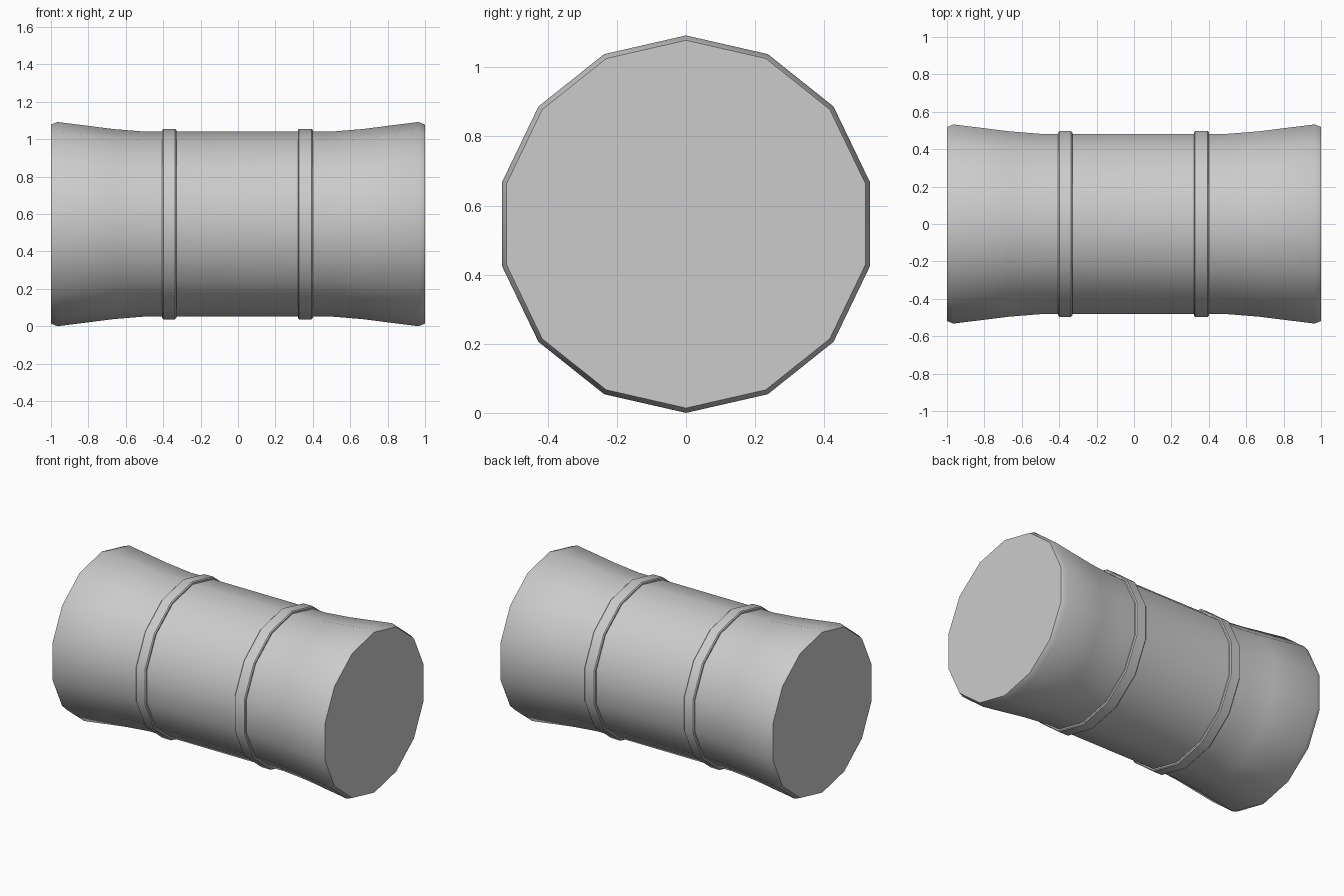
import bpy, bmesh
from math import sin, cos, pi, radians

if "Cube" in bpy.data.objects:
    bpy.data.objects.remove(bpy.data.objects["Cube"])

SIDES = 14
AXIS_Z = 0.546


def lathe(name, profile, caps):
    """Spin (x, radius) points around the barrel's x axis."""
    bm = bmesh.new()
    rings = []
    for x, r in profile:
        rings.append([bm.verts.new((x, r * sin(2 * pi * i / SIDES),
                                    AXIS_Z + r * cos(2 * pi * i / SIDES)))
                      for i in range(SIDES)])
    for a, b in zip(rings, rings[1:]):
        for i in range(SIDES):
            j = (i + 1) % SIDES
            bm.faces.new((a[i], b[i], b[j], a[j]))
    if caps:
        bm.faces.new(rings[0])
        bm.faces.new(rings[-1])
        bmesh.ops.recalc_face_normals(bm, faces=bm.faces)
    else:
        # open band: make normals point away from the axis
        for f in bm.faces:
            f.normal_update()
        mid = bm.faces[:][len(profile) // 2 * SIDES - SIDES]
        c = mid.calc_center_median()
        bmesh.ops.recalc_face_normals(bm, faces=bm.faces)
        if mid.normal.y * c.y + mid.normal.z * (c.z - AXIS_Z) < 0:
            bmesh.ops.reverse_faces(bm, faces=bm.faces)
    mesh = bpy.data.meshes.new(name)
    bm.to_mesh(mesh)
    bm.free()
    obj = bpy.data.objects.new(name, mesh)
    bpy.context.collection.objects.link(obj)
    bpy.ops.object.select_all(action='DESELECT')
    obj.select_set(True)
    bpy.context.view_layer.objects.active = obj
    bpy.ops.object.shade_smooth_by_angle(angle=radians(35))
    return obj


# Flared body with chamfered rims
half = [(0.495, 0.494), (0.665, 0.508), (0.965, 0.546), (1.0, 0.532)]
lathe("body", [(-x, r) for x, r in reversed(half)] + half, True)

# Two raised bands with slightly bevelled edges
for label, x0, x1 in (("left_band", -0.405, -0.33), ("right_band", 0.32, 0.40)):
    lathe(label, [(x0, 0.49), (x0, 0.503), (x0 + 0.006, 0.509),
                  (x1 - 0.006, 0.509), (x1, 0.503), (x1, 0.49)], False)
